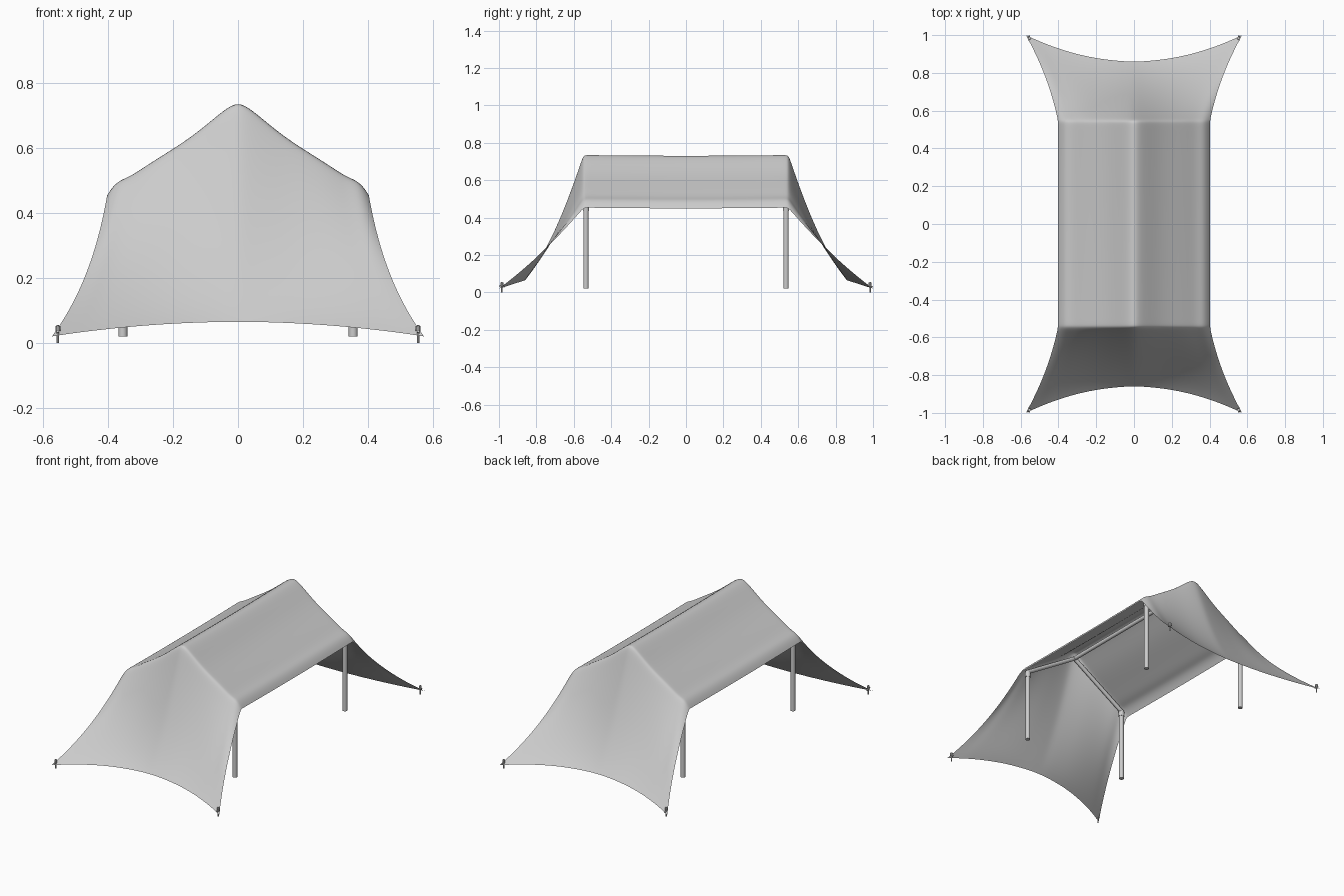
import bpy, bmesh, math
from mathutils import Vector

if "Cube" in bpy.data.objects:
    bpy.data.objects.remove(bpy.data.objects["Cube"])

# half cross-section of the roof: ridge to hanging eave (x, z)
HALF = [(0, .737), (.025, .728), (.06, .702), (.13, .643), (.20, .596), (.27, .553),
        (.33, .512), (.365, .500), (.388, .477), (.403, .453)]
SECTION = [(-x, z) for x, z in HALF[:0:-1]] + HALF
ROOF_Y = [0, .2, .4, .50, .535]
FLAP_T = [0, .07, .2, .35, .5, .65, .8, .92, 1]


def arc_fraction():
    # signed distance along the section, -1..1
    d = [0]
    for a, b in zip(HALF, HALF[1:]):
        d.append(d[-1] + math.dist(a, b))
    d = [v / d[-1] for v in d]
    return [-v for v in d[:0:-1]] + d


def roof_row(y):
    drop = .004 * (1 - (abs(y) / .535) ** 2)
    return [Vector((x, y, z - drop)) for x, z in SECTION]


def flap_row(t, side):
    row = []
    for (x, z), s in zip(SECTION, arc_fraction()):
        a = Vector((x, .55, z - .004))
        b = Vector((.572 * s, .86 + .14 * s * s, .065 - .045 * s * s))
        p = a.lerp(b, t)
        sag = 4 * t * (1 - t)
        p.z -= sag * (.075 - .05 * s * s)
        p.x -= sag * .02 * s ** 3
        p.y *= side
        row.append(p)
    return row


# cloth canopy with flared end flaps
rows = [flap_row(t, -1) for t in reversed(FLAP_T)]
rows += [roof_row(y) for y in [-v for v in ROOF_Y[:0:-1]] + ROOF_Y]
rows += [flap_row(t, 1) for t in FLAP_T]
bm = bmesh.new()
grid = [[bm.verts.new(p) for p in r] for r in rows]
for r0, r1 in zip(grid, grid[1:]):
    for i in range(len(r0) - 1):
        bm.faces.new((r0[i], r0[i + 1], r1[i + 1], r1[i]))
mesh = bpy.data.meshes.new("canopy")
bm.to_mesh(mesh)
bm.free()
mesh.shade_smooth()
canopy = bpy.data.objects.new("canopy", mesh)
bpy.context.collection.objects.link(canopy)
sub = canopy.modifiers.new("smooth", 'SUBSURF')
sub.levels = sub.render_levels = 2
sub.boundary_smooth = 'PRESERVE_CORNERS'


def rod(name, a, b, r, sides=20):
    a, b = Vector(a), Vector(b)
    bpy.ops.mesh.primitive_cylinder_add(vertices=sides, radius=r, depth=(b - a).length,
                                        location=(a + b) / 2)
    o = bpy.context.object
    o.name = name
    o.rotation_euler = (b - a).to_track_quat('Z', 'Y').to_euler()
    bpy.ops.object.shade_smooth_by_angle()
    return o


# ridge pole
rod("ridge_pole", (0, -.535, .692), (0, .535, .692), .012)

for sy, end in ((-1, "front"), (1, "back")):
    y = .535 * sy
    for sx, side in ((-1, "left"), (1, "right")):
        tag = end + "_" + side
        # legs, sleeves and rafters
        rod(tag + "_leg", (.354 * sx, y, .02), (.354 * sx, y, .475), .014)
        rod(tag + "_sleeve", (.354 * sx, y, .435), (.354 * sx, y, .465), .0165)
        rod(tag + "_rafter", (.358 * sx, y, .468), (0, y, .692), .012)
        # ground pegs at the flap corners
        px, py = .554 * sx, .984 * sy
        rod(tag + "_peg", (px, py, 0), (px, py, .055), .004, 10)
        rod(tag + "_peg_head", (px, py, .036), (px, py, .052), .008, 10)
        rod(tag + "_peg_bar", (px, py - .014, .036), (px, py + .014, .030), .004, 10)
